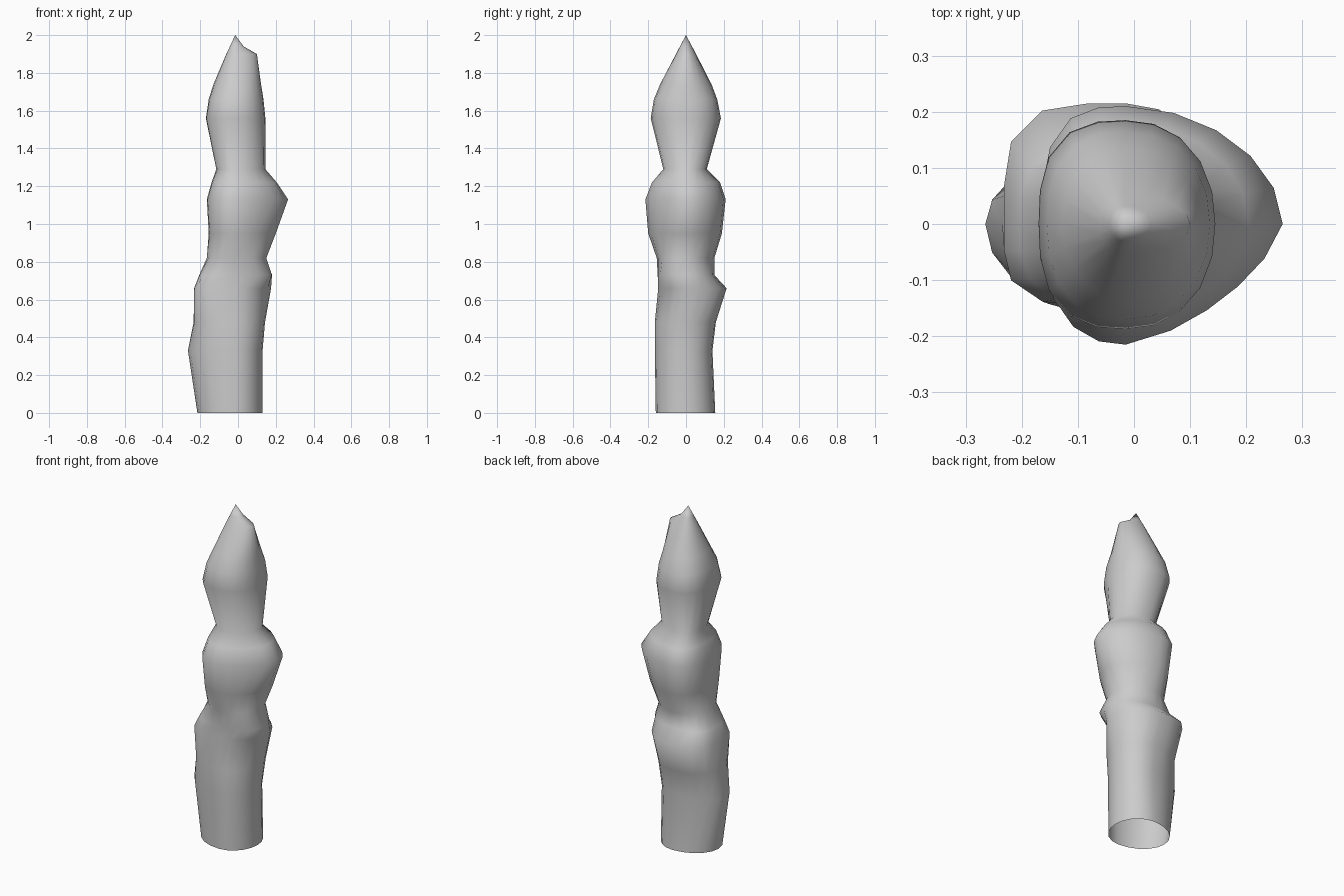
import bpy, bmesh
from math import cos, sin, pi

SIDES = 20
AXIS_X = -0.015

# Silhouette rings: height, left, right, front, back extents
RINGS = [
    (0.00, -0.215, 0.130, -0.160, 0.155),
    (0.33, -0.265, 0.130, -0.165, 0.140),
    (0.48, -0.235, 0.143, -0.165, 0.158),
    (0.66, -0.232, 0.175, -0.147, 0.215),
    (0.73, -0.205, 0.180, -0.150, 0.150),
    (0.82, -0.165, 0.150, -0.155, 0.150),
    (0.95, -0.155, 0.200, -0.200, 0.190),
    (1.13, -0.165, 0.265, -0.215, 0.210),
    (1.22, -0.140, 0.205, -0.180, 0.180),
    (1.29, -0.115, 0.145, -0.120, 0.110),
    (1.56, -0.170, 0.145, -0.187, 0.185),
    (1.66, -0.155, 0.135, -0.170, 0.165),
    (1.74, -0.130, 0.122, -0.137, 0.135),
    (1.90, -0.062, 0.100, -0.053, 0.053),
    (1.94, -0.043, 0.030, -0.032, 0.032),
]

# Squareness of each quarter: back right, back left, front left, front right
SHAPE = {
    0.48: (2.2, 2.5, 2.5, 2.0),
    0.66: (2.0, 4.0, 4.0, 1.6),
    0.73: (2.0, 3.0, 3.0, 3.2),
    0.95: (2.0, 2.6, 2.3, 1.7),
    1.13: (1.9, 3.0, 2.4, 1.45),
    1.22: (2.0, 2.6, 2.3, 1.7),
    1.56: (2.2, 2.8, 2.7, 2.2),
    1.66: (2.2, 2.5, 2.4, 2.2),
}


def ring_point(ring, i):
    z, left, right, front, back = ring
    a = 2 * pi * i / SIDES
    c, s = cos(a), sin(a)
    p = SHAPE.get(z, (2, 2, 2, 2))[i * 4 // SIDES]
    rx = right - AXIS_X if c > 0 else AXIS_X - left
    ry = back if s > 0 else -front
    # Polar superellipse keeps the sides evenly spread around the axis
    k = (abs(c) ** p + abs(s) ** p) ** (-1 / p)
    return (AXIS_X + rx * c * k, ry * s * k, z)


# Carved spire: lofted rings, open base, pointed tip
bm = bmesh.new()
loops = [[bm.verts.new(ring_point(r, i)) for i in range(SIDES)] for r in RINGS]
for low, high in zip(loops, loops[1:]):
    for i in range(SIDES):
        j = (i + 1) % SIDES
        bm.faces.new((low[i], low[j], high[j], high[i]))
tip = bm.verts.new((AXIS_X, 0, 2.0))
for i in range(SIDES):
    bm.faces.new((loops[-1][i], loops[-1][(i + 1) % SIDES], tip))
for f in bm.faces:
    f.smooth = True

mesh = bpy.data.meshes.new("carved_spire")
bm.to_mesh(mesh)
bm.free()
bpy.context.collection.objects.link(bpy.data.objects.new("carved_spire", mesh))
